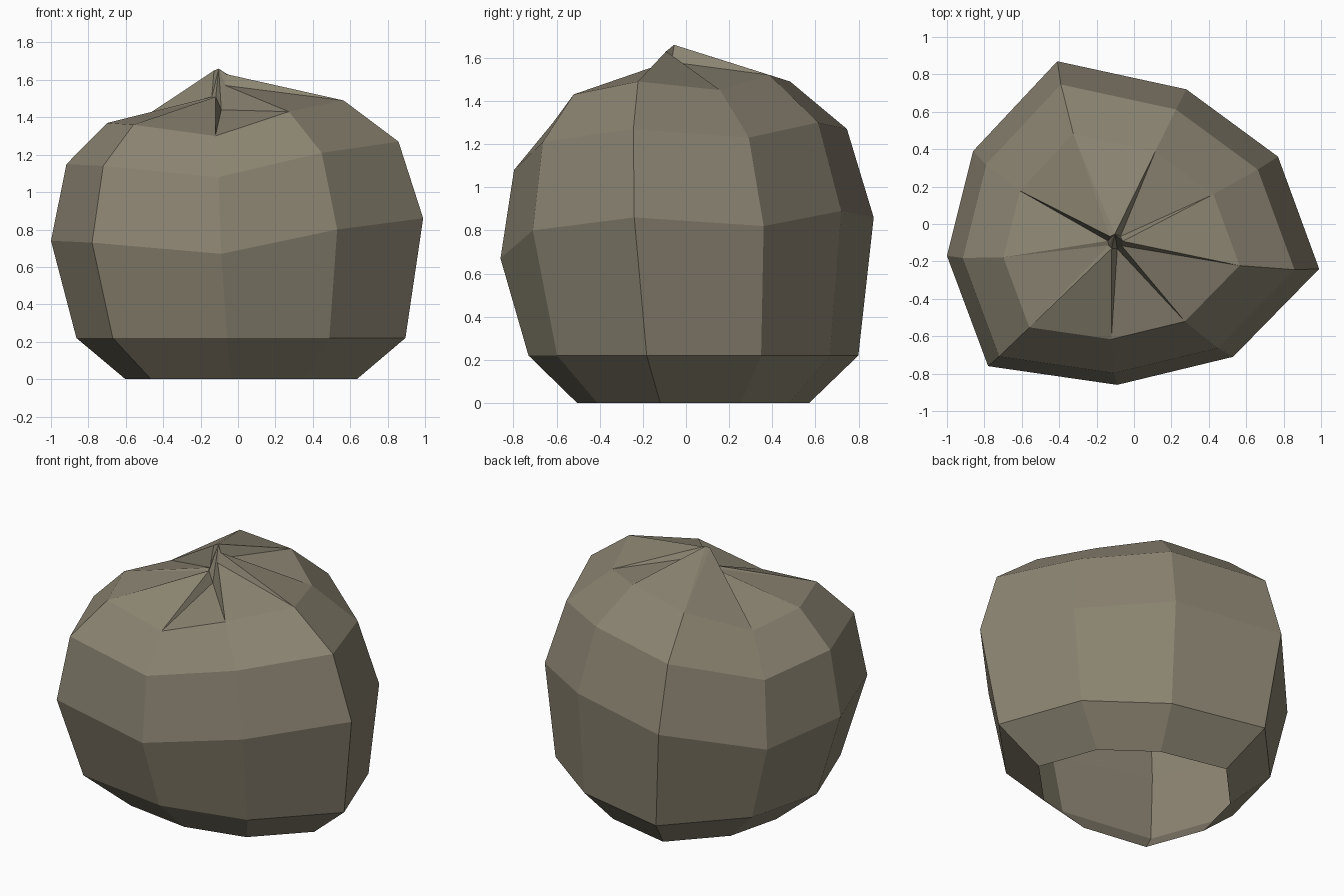
import bpy
import bmesh
from mathutils import Vector

# Remove the default object
default = bpy.data.objects.get("Cube")
if default:
    bpy.data.objects.remove(default, do_unlink=True)

# Single cloth colour
cloth = bpy.data.materials.new("dull_khaki_cloth")
cloth.use_nodes = True
colour = (0.26, 0.232, 0.168, 1.0)
cloth.diffuse_color = colour
shader = next(n for n in cloth.node_tree.nodes if n.type == "BSDF_PRINCIPLED")
shader.inputs["Base Color"].default_value = colour
shader.inputs["Roughness"].default_value = 0.9

# Uneven widest outline of the sack, clockwise from the back
OUTLINE = [Vector(p) for p in (
    (-0.41, 0.87, 0.86), (0.28, 0.72, 0.89), (0.77, 0.36, 0.82),
    (0.99, -0.24, 0.86), (0.53, -0.71, 0.80), (-0.09, -0.86, 0.67),
    (-0.78, -0.76, 0.73), (-1.0, -0.17, 0.74), (-0.86, 0.39, 0.70))]
COUNT = len(OUTLINE)

# Height of each gathered pleat tip at the neck
PLEAT_TIPS = (1.66, 1.58, 1.63, 1.57, 1.44, 1.51, 1.50, 1.51, 1.65)
NECK = Vector((-0.10, -0.095, 0))

bm = bmesh.new()


def ring(scale, shift_x, shift_y, lift=0.0, level=None):
    """Scaled copy of the outline, either lifted or flattened to a level."""
    return [bm.verts.new((p.x * scale + shift_x, p.y * scale + shift_y,
                          p.z + lift if level is None else level))
            for p in OUTLINE]


# Body rings from the open base to the shoulder
rings = [
    ring(0.622, 0.02, 0.03, level=0.0),
    ring(0.884, 0.02, 0.03, level=0.22),
    ring(1.0, 0.0, 0.0),
    ring(0.892, -0.025, -0.03, lift=0.41),
    ring(0.635, -0.064, -0.07, lift=0.63),
]

# Side panels
for lower, upper in zip(rings, rings[1:]):
    for i in range(COUNT):
        j = (i + 1) % COUNT
        bm.faces.new((lower[i], upper[i], upper[j], lower[j]))

# Pleat tips bunched around the neck
tips = []
for i, height in enumerate(PLEAT_TIPS):
    middle = (OUTLINE[i] + OUTLINE[(i + 1) % COUNT]) / 2
    direction = Vector((middle.x, middle.y, 0)).normalized()
    spot = NECK + direction * 0.04
    tips.append(bm.verts.new((spot.x, spot.y, height)))

# Pleats and the narrow folds between them
shoulder = rings[-1]
for i in range(COUNT):
    j = (i + 1) % COUNT
    bm.faces.new((shoulder[i], tips[i], shoulder[j]))
    bm.faces.new((shoulder[j], tips[i], tips[j]))

# Closed centre of the gathered neck
for i in range(1, COUNT - 1):
    bm.faces.new((tips[0], tips[i + 1], tips[i]))

mesh = bpy.data.meshes.new("sack")
bm.to_mesh(mesh)
bm.free()
mesh.materials.append(cloth)
sack = bpy.data.objects.new("sack", mesh)
bpy.context.collection.objects.link(sack)
